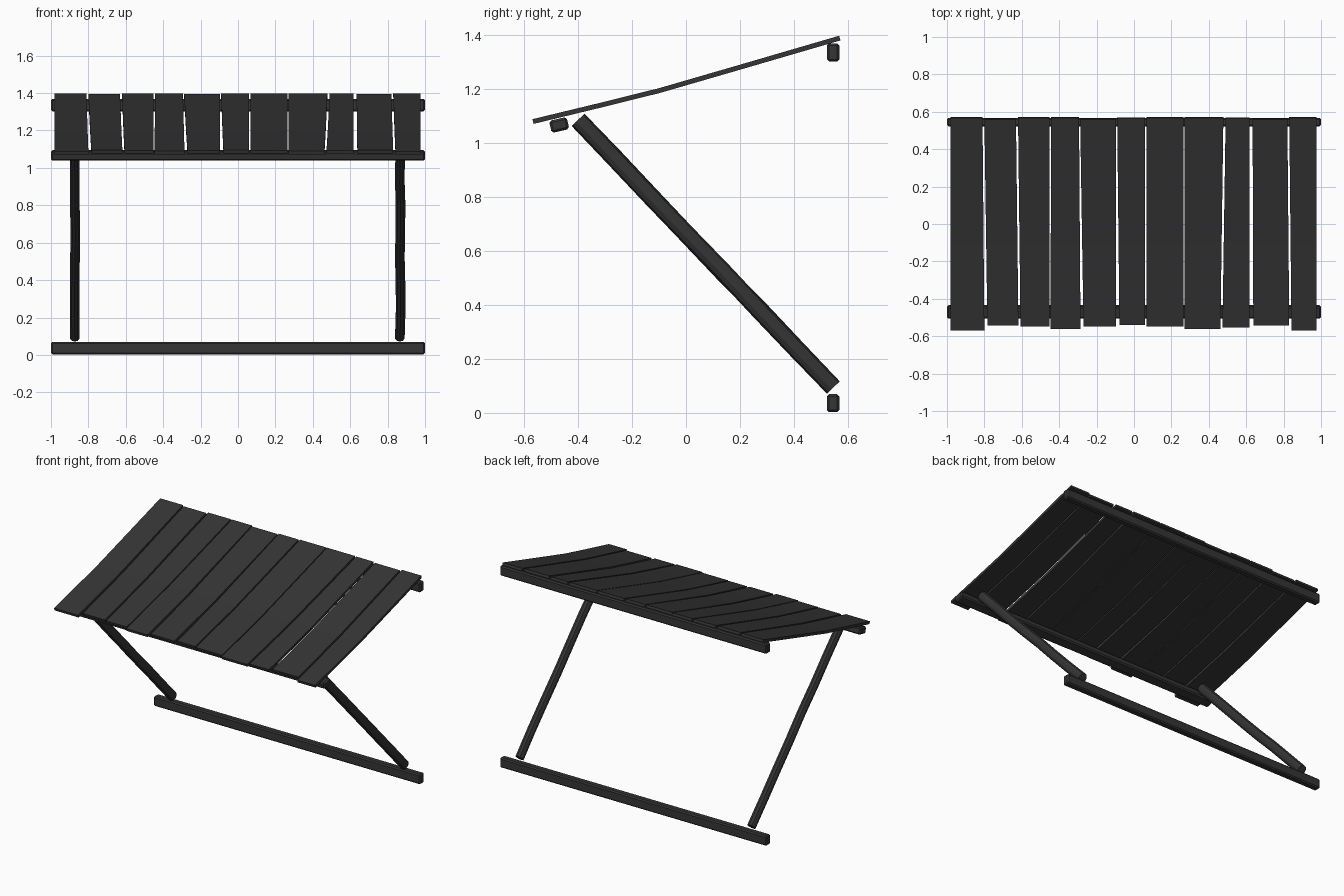
import bpy, bmesh, math, random
from mathutils import Vector

if "Cube" in bpy.data.objects:
    bpy.data.objects.remove(bpy.data.objects["Cube"])

random.seed(4)
mat = bpy.data.materials.new("dark_wood")
mat.diffuse_color = (0.035, 0.035, 0.035, 1)
mat.use_nodes = True
mat.node_tree.nodes["Principled BSDF"].inputs["Base Color"].default_value = mat.diffuse_color


def make(name, bm, smooth=False):
    bmesh.ops.recalc_face_normals(bm, faces=bm.faces)
    me = bpy.data.meshes.new(name)
    bm.to_mesh(me)
    bm.free()
    ob = bpy.data.objects.new(name, me)
    bpy.context.collection.objects.link(ob)
    me.materials.append(mat)
    for p in me.polygons:
        p.use_smooth = smooth
    return ob


def loft(name, rings):
    """Closed solid through a row of matching cross-sections."""
    bm = bmesh.new()
    rows = [[bm.verts.new(p) for p in r] for r in rings]
    n = len(rows[0])
    for a, b in zip(rows, rows[1:]):
        for i in range(n):
            bm.faces.new((a[i], a[(i + 1) % n], b[(i + 1) % n], b[i]))
    bm.faces.new(rows[0])
    bm.faces.new(rows[-1])
    return make(name, bm)


def beam(name, y, z, tilt=0.0):
    bm = bmesh.new()
    bmesh.ops.create_cube(bm, size=1)
    for v in bm.verts:
        v.co = Vector((v.co.x * 2.0, v.co.y * 0.046, v.co.z * 0.067))
    bmesh.ops.bevel(bm, geom=list(bm.edges), offset=0.008, segments=1, affect='EDGES')
    ob = make(name, bm)
    ob.location = (0, y, z)
    ob.rotation_euler.x = tilt
    return ob


# Horizontal beams
beam("wall_beam_lower", 0.545, 0.036)
beam("wall_beam_upper", 0.545, 1.336)
beam("front_beam", -0.47, 1.067, math.radians(90 + 13))


# Diagonal struts, slightly wobbly rounded poles
def strut(name, x):
    a, b = Vector((x, 0.546, 0.094)), Vector((x, -0.400, 1.086))
    d = (b - a).normalized()
    side = Vector((1, 0, 0))
    up = side.cross(d)
    rings = []
    for i in range(8):
        c = a.lerp(b, i / 7) + side * random.uniform(-0.003, 0.003)
        if 0 < i < 7:
            c += up * random.uniform(-0.002, 0.002)
        rings.append([c + side * 0.027 * math.cos(t) + up * 0.033 * math.sin(t)
                      for t in (math.tau * (k + 0.5) / 10 for k in range(10))])
    return loft(name, rings)


strut("strut_left", -0.871)
strut("strut_right", 0.867)

# Roof slope profile (y, z), sagging gently
profile = [(-0.57, 1.079), (-0.33, 1.137), (-0.10, 1.194), (0.20, 1.281), (0.57, 1.389)]


def height(y):
    for (y0, z0), (y1, z1) in zip(profile, profile[1:]):
        if y <= y1:
            break
    return z0 + (z1 - z0) * (y - y0) / (y1 - y0)


# Roof planks: left/right x at front, left/right x at back, front y, back y
planks = [
    (-0.98, -0.80, -0.98, -0.81, -0.567, 0.57),
    (-0.784, -0.618, -0.80, -0.631, -0.54, 0.562),
    (-0.607, -0.452, -0.62, -0.452, -0.545, 0.57),
    (-0.446, -0.286, -0.444, -0.294, -0.56, 0.57),
    (-0.27, -0.095, -0.288, -0.095, -0.545, 0.562),
    (-0.078, 0.058, -0.09, 0.058, -0.538, 0.568),
    (0.067, 0.264, 0.067, 0.264, -0.545, 0.57),
    (0.27, 0.462, 0.27, 0.478, -0.56, 0.57),
    (0.473, 0.618, 0.49, 0.618, -0.55, 0.568),
    (0.638, 0.83, 0.634, 0.82, -0.54, 0.562),
    (0.842, 0.976, 0.83, 0.976, -0.567, 0.57),
]
T = 0.009
for i, (l0, r0, l1, r1, y0, y1) in enumerate(planks):
    rings = []
    for y in [y0] + [p[0] for p in profile[1:-1]] + [y1]:
        f = (y - y0) / (y1 - y0)
        l, r, z = l0 + (l1 - l0) * f, r0 + (r1 - r0) * f, height(y)
        n = Vector((0, -0.26, 0.965)) * T
        c0, c1 = Vector((l, y, z)), Vector((r, y, z))
        rings.append([c0 - n, c1 - n, c1 + n, c0 + n])
    loft(f"roof_plank_{i + 1}", rings)
